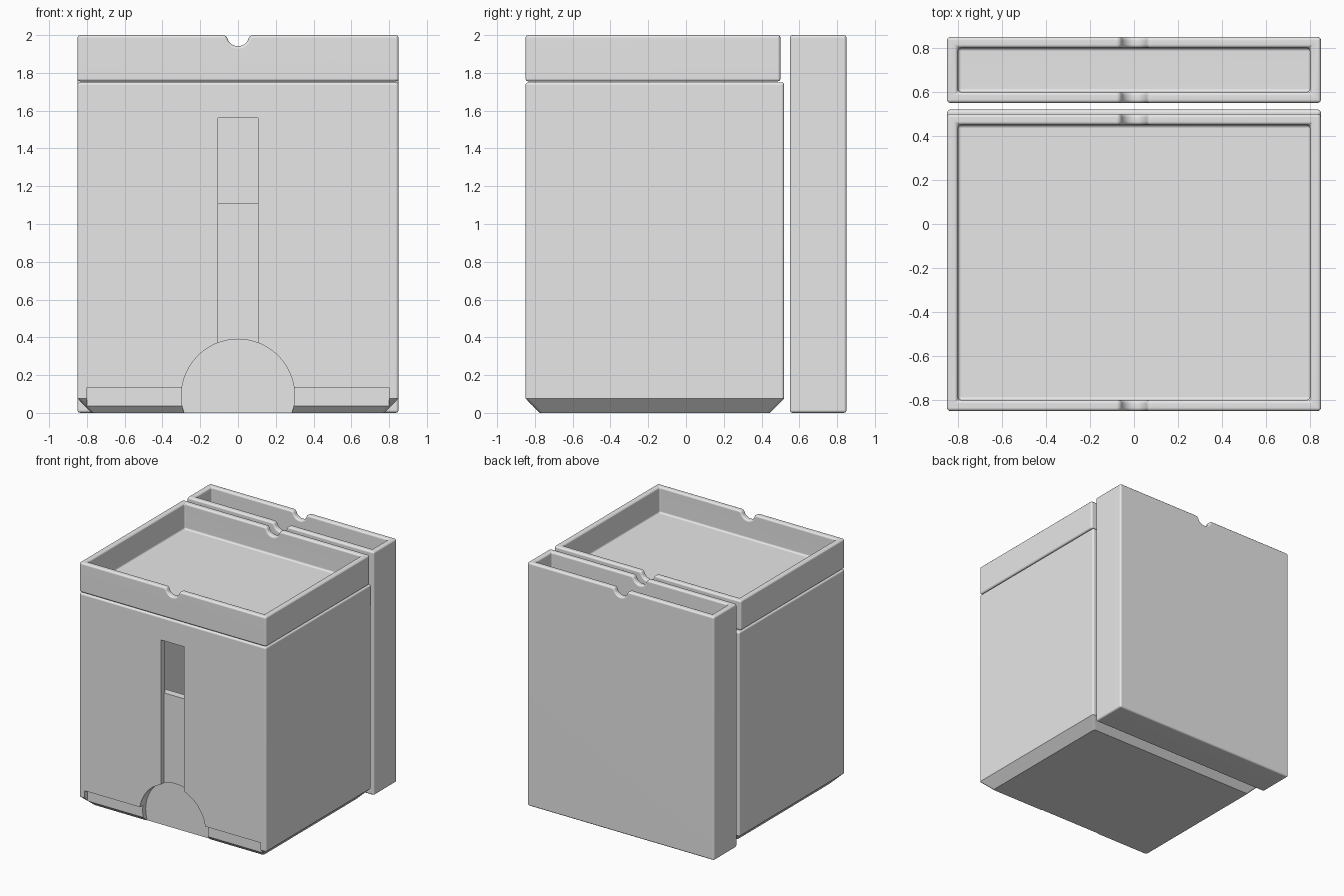
import bpy, bmesh, math

if "Cube" in bpy.data.objects:
    bpy.data.objects.remove(bpy.data.objects["Cube"], do_unlink=True)

WALL = 0.05
ROUND = 0.015

grey = bpy.data.materials.new("plain_grey")
grey.use_nodes = True
grey.diffuse_color = (0.8, 0.8, 0.8, 1)
grey.node_tree.nodes["Principled BSDF"].inputs["Base Color"].default_value = (0.8, 0.8, 0.8, 1)


def to_object(name, bm):
    bmesh.ops.recalc_face_normals(bm, faces=bm.faces[:])
    mesh = bpy.data.meshes.new(name)
    bm.to_mesh(mesh)
    bm.free()
    mesh.materials.append(grey)
    obj = bpy.data.objects.new(name, mesh)
    bpy.context.scene.collection.objects.link(obj)
    return obj


def box_bm(x, y0, y1, z0, z1):
    """Box centred on x = 0 with half width x."""
    bm = bmesh.new()
    bmesh.ops.create_cube(bm, size=1)
    for v in bm.verts:
        v.co.x *= 2 * x
        v.co.y = y1 if v.co.y > 0 else y0
        v.co.z = z1 if v.co.z > 0 else z0
    return bm


def box(name, *dims):
    return to_object(name, box_bm(*dims))


def prism(name, points, y0, y1):
    """Outline in x, z pushed along y."""
    bm = bmesh.new()
    face = bm.faces.new([bm.verts.new((x, y0, z)) for x, z in points])
    ext = bmesh.ops.extrude_face_region(bm, geom=[face])
    for v in ext["geom"]:
        if isinstance(v, bmesh.types.BMVert):
            v.co.y = y1
    return to_object(name, bm)


def arc(cx, cz, r, a0, a1, n):
    angles = [math.radians(a0 + (a1 - a0) * i / n) for i in range(n + 1)]
    return [(cx + r * math.cos(a), cz + r * math.sin(a)) for a in angles]


def apply_modifiers(obj):
    bpy.ops.object.select_all(action='DESELECT')
    obj.select_set(True)
    bpy.context.view_layer.objects.active = obj
    for mod in list(obj.modifiers):
        bpy.ops.object.modifier_apply(modifier=mod.name)


def cut(obj, cutters):
    for c in cutters:
        c.hide_render = True
        mod = obj.modifiers.new("cut", 'BOOLEAN')
        mod.operation = 'DIFFERENCE'
        mod.solver = 'EXACT'
        mod.object = c
    apply_modifiers(obj)
    for c in cutters:
        bpy.data.objects.remove(c, do_unlink=True)


def finish(obj):
    apply_modifiers(obj)
    bpy.ops.object.shade_smooth_by_angle(angle=math.radians(35))
    mod = obj.modifiers.new("flat_faces", 'WEIGHTED_NORMAL')
    mod.keep_sharp = True


# Finger notch outline: round bottom flowing into rounded shoulders
def notch_cutter(y0, y1):
    sx, sr = 0.08, 0.025
    tilt = math.degrees(math.atan2(sr, sx))
    r = math.hypot(sx, sr) - sr
    right = arc(sx, 2 - sr, sr, 90, 180 - tilt, 5)
    bowl = arc(0, 2, r, -tilt, tilt - 180, 12)
    left = [(-x, z) for x, z in reversed(right)]
    pts = [(sx, 2.1)] + right + bowl[1:-1] + left + [(-sx, 2.1)]
    return prism("notch_cutter", pts, y0, y1)


# Open trays with notched front and back walls and softened edges
def open_tray(name, y0, y1, z0, floor):
    tray = box(name, 0.85, y0, y1, z0, 2)
    cavity = box("cavity", 0.85 - WALL, y0 + WALL, y1 - WALL, floor, 2.2)
    cut(tray, [cavity, notch_cutter(y0 - 0.1, y1 + 0.1)])
    bev = tray.modifiers.new("soft_edges", 'BEVEL')
    bev.width = ROUND
    bev.segments = 3
    bev.limit_method = 'ANGLE'
    bev.angle_limit = math.radians(40)
    bev.use_clamp_overlap = False
    finish(tray)


open_tray("top_tray", -0.85, 0.5, 1.755, 1.79)
open_tray("rear_box", 0.55, 0.85, 0, WALL)

# Dispenser body with chamfered base and rounded upright and top edges
bm = box_bm(0.85, -0.85, 0.52, 0, 1.75)
base = [e for e in bm.edges if all(v.co.z < 0.01 for v in e.verts)]
bmesh.ops.bevel(bm, geom=base, offset=0.075, segments=1, affect='EDGES', profile=0.5)
soft = [e for e in bm.edges
        if abs(e.verts[0].co.z - e.verts[1].co.z) > 0.01
        or all(v.co.z > 1.7 for v in e.verts)]
bmesh.ops.bevel(bm, geom=soft, offset=ROUND, segments=3, affect='EDGES', profile=0.5)
body = to_object("dispenser_body", bm)

# Inside space, viewing slot, exit recess and round thumb recess
cut(body, [
    box("cavity_main", 0.8, -0.75, 0.47, 0.05, 1.7),
    box("cavity_upper", 0.8, -0.8, -0.7, 1.11, 1.7),
    box("slot_recess", 0.105, -0.95, -0.81, 0.1, 1.56),
    box("slot_window", 0.105, -0.95, -0.72, 1.11, 1.56),
    box("exit_recess", 0.8, -0.95, -0.81, -0.1, 0.135),
    prism("thumb_recess", arc(0, 0.09, 0.3, 0, 354, 59), -0.95, -0.77),
])
finish(body)
